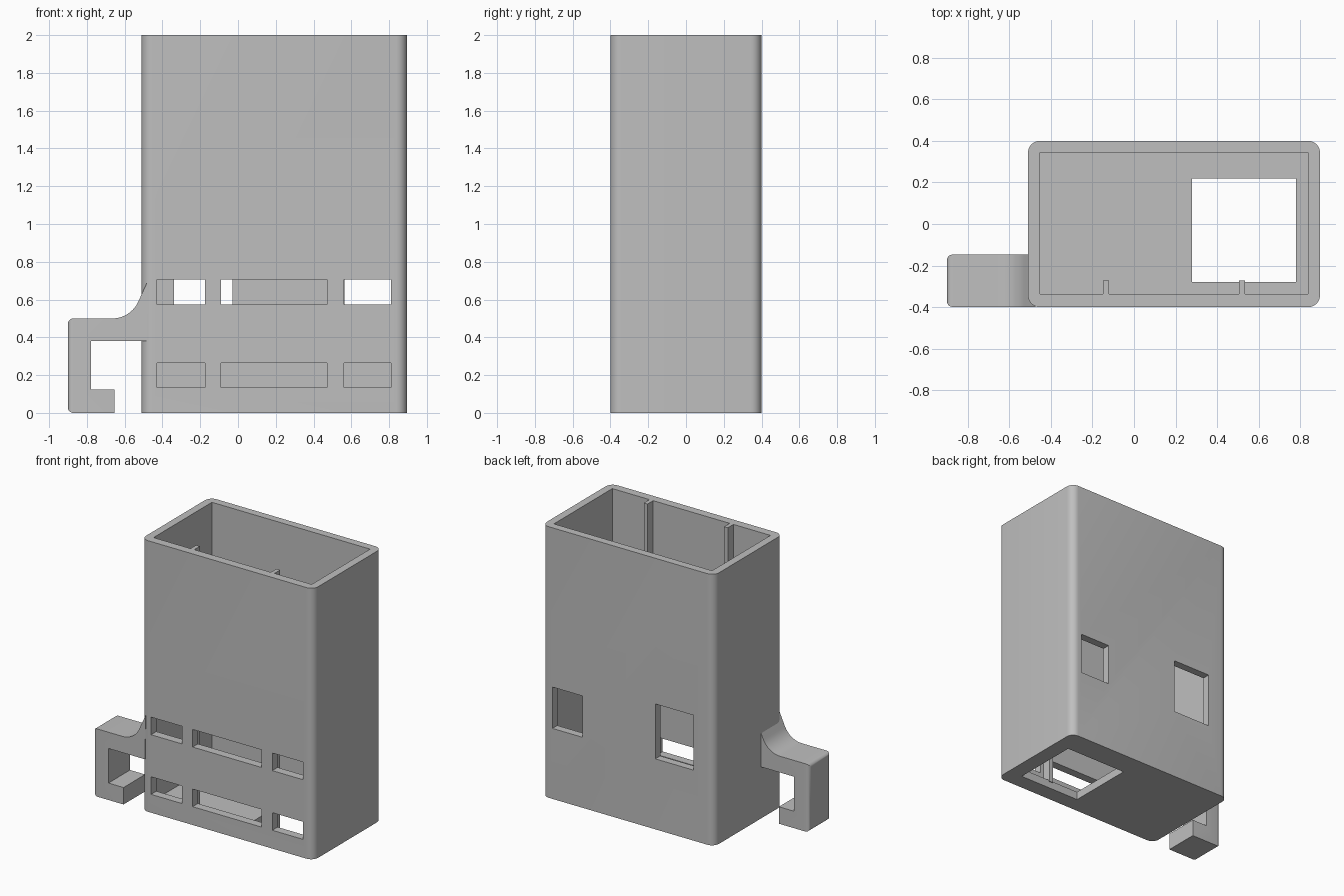
import bpy, bmesh, math
from mathutils import Vector

cube = bpy.data.objects.get("Cube")
if cube:
    bpy.data.objects.remove(cube, do_unlink=True)

grey = bpy.data.materials.new("matte grey")
grey.use_nodes = True
COLOUR = (0.52, 0.52, 0.52, 1)
grey.diffuse_color = COLOUR
grey.node_tree.nodes["Principled BSDF"].inputs["Base Color"].default_value = COLOUR


def finish(name, bm):
    bmesh.ops.recalc_face_normals(bm, faces=bm.faces)
    mesh = bpy.data.meshes.new(name)
    bm.to_mesh(mesh)
    bm.free()
    mesh.materials.append(grey)
    obj = bpy.data.objects.new(name, mesh)
    bpy.context.collection.objects.link(obj)
    return obj


def box(name, xs, ys, zs, corner=0):
    """Box from ranges, with optional rounded upright edges."""
    bm = bmesh.new()
    bmesh.ops.create_cube(bm, size=1)
    for v in bm.verts:
        v.co = Vector([r[0] if c < 0 else r[1] for c, r in zip(v.co, (xs, ys, zs))])
    if corner:
        upright = [e for e in bm.edges if abs(e.verts[0].co.z - e.verts[1].co.z) > 0.1]
        bmesh.ops.bevel(bm, geom=upright, offset=corner, segments=8,
                        profile=0.5, affect='EDGES')
    return finish(name, bm)


def select_only(obj):
    bpy.ops.object.select_all(action='DESELECT')
    obj.select_set(True)
    bpy.context.view_layer.objects.active = obj


def cut(target, xs, ys, zs):
    cutter = box("cutter", xs, ys, zs)
    cutter.hide_render = True
    mod = target.modifiers.new("cut", 'BOOLEAN')
    mod.operation = 'DIFFERENCE'
    mod.solver = 'EXACT'
    mod.object = cutter
    select_only(target)
    bpy.ops.object.modifier_apply(modifier=mod.name)
    bpy.data.objects.remove(cutter, do_unlink=True)


def smooth(obj):
    select_only(obj)
    bpy.ops.object.shade_smooth_by_angle(angle=math.radians(30))


# Hollow open-topped case
case = box("case", (-0.51, 0.895), (-0.4, 0.4), (0, 2), corner=0.057)
cut(case, (-0.453, 0.838), (-0.338, 0.343), (0.06, 2.2))

# Opening in the floor
cut(case, (0.28, 0.78), (-0.28, 0.22), (-0.1, 0.1))

# Two rows of slots in the front wall
for zs in ((0.135, 0.265), (0.575, 0.705)):
    for xs in ((-0.43, -0.175), (-0.09, 0.47), (0.56, 0.81)):
        cut(case, xs, (-0.5, -0.3), zs)

# Two windows in the back wall
cut(case, (-0.34, -0.03), (0.3, 0.5), (0.52, 0.925))
cut(case, (0.565, 0.81), (0.3, 0.5), (0.52, 0.825))
smooth(case)

# Guide ribs inside the front wall
for side, x in (("right", -0.135), ("left", 0.52)):
    box(side + "_guide_rib", (x - 0.015, x + 0.015), (-0.345, -0.273), (0.05, 2))

# Side hook: upright profile with a curved brace, given depth along y
outline = [(-0.48, 0.38), (-0.778, 0.38), (-0.778, 0.125), (-0.655, 0.125),
           (-0.655, 0), (-0.9, 0), (-0.9, 0.5)]
radius = 0.15
for i in range(11):
    a = math.radians(6.5 * i)
    outline.append((-0.665 + radius * math.sin(a), 0.5 + radius * (1 - math.cos(a))))
outline.append((-0.475, 0.705))

bm = bmesh.new()
face = bm.faces.new([bm.verts.new((x, -0.399, z)) for x, z in outline])
swept = bmesh.ops.extrude_face_region(bm, geom=[face])["geom"]
bmesh.ops.translate(bm, vec=(0, 0.252, 0),
                    verts=[g for g in swept if isinstance(g, bmesh.types.BMVert)])
bmesh.ops.recalc_face_normals(bm, faces=bm.faces)
outer = [e for e in bm.edges if all(v.co.x < -0.89 for v in e.verts)]
bmesh.ops.bevel(bm, geom=outer, offset=0.027, segments=5, profile=0.5, affect='EDGES')
smooth(finish("side_hook", bm))
